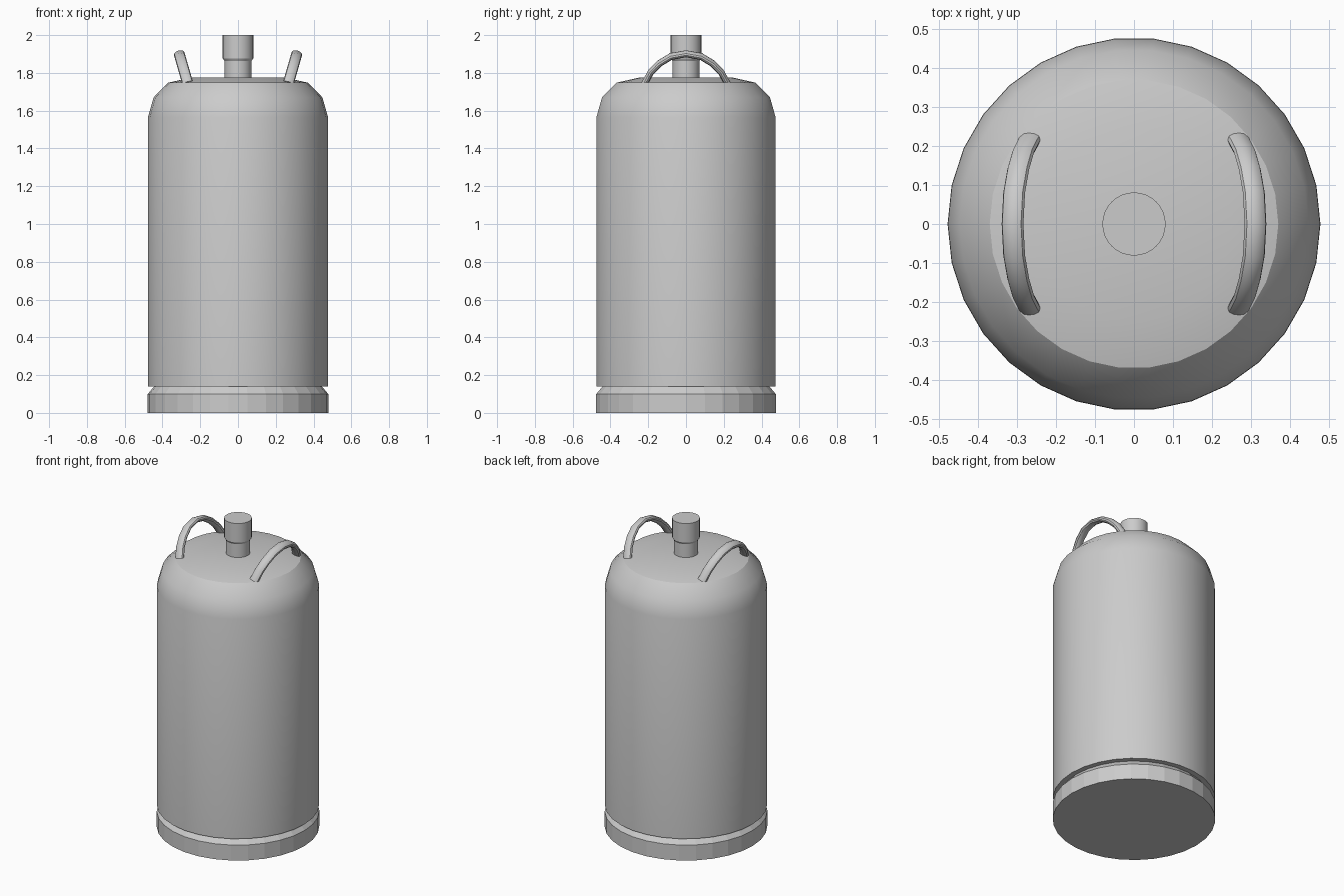
import bpy, bmesh
from math import cos, sin, pi, radians
from mathutils import Vector

if "Cube" in bpy.data.objects:
    bpy.data.objects.remove(bpy.data.objects["Cube"])


def finish(bm, name, smooth=True):
    bmesh.ops.recalc_face_normals(bm, faces=bm.faces)
    mesh = bpy.data.meshes.new(name)
    bm.to_mesh(mesh)
    bm.free()
    obj = bpy.data.objects.new(name, mesh)
    bpy.context.collection.objects.link(obj)
    if smooth:
        bpy.ops.object.select_all(action='DESELECT')
        obj.select_set(True)
        bpy.context.view_layer.objects.active = obj
        bpy.ops.object.shade_smooth_by_angle(angle=radians(31))
    return obj


def skin(name, rings, smooth=True):
    """Join rings of points into a capped tube."""
    bm = bmesh.new()
    loops = [[bm.verts.new(p) for p in ring] for ring in rings]
    n = len(loops[0])
    for a, b in zip(loops, loops[1:]):
        for i in range(n):
            j = (i + 1) % n
            bm.faces.new((a[i], a[j], b[j], b[i]))
    bm.faces.new(loops[0])
    bm.faces.new(loops[-1])
    return finish(bm, name, smooth)


def lathe(name, profile, sides, smooth=True):
    rings = [[(r * cos(2 * pi * i / sides), r * sin(2 * pi * i / sides), z)
              for i in range(sides)] for r, z in profile]
    return skin(name, rings, smooth)


# Tank with rounded shoulder
lathe("tank_body", [(0.477, 0.14), (0.477, 1.565), (0.447, 1.67),
                    (0.37, 1.748), (0.25, 1.775)], 30)

# Foot ring, chamfered under the tank
lathe("foot_ring", [(0.478, 0), (0.478, 0.10), (0.44, 0.145)], 30, smooth=False)

# Valve with a wider cap
lathe("valve", [(0.071, 1.765), (0.071, 1.862), (0.081, 1.877), (0.081, 2.0)], 32)

# Flattened arched handles leaning outwards
LEAN = radians(16)
half_arch = [(-0.218, -0.012), (-0.185, 0.05), (-0.14, 0.097), (-0.08, 0.135)]
arch = half_arch + [(0, 0.15)] + [(-y, h) for y, h in reversed(half_arch)]


def handle(name, side):
    across = Vector((side * cos(LEAN), 0, -sin(LEAN)))
    up = Vector((side * sin(LEAN), 0, cos(LEAN)))
    base = Vector((side * 0.27, 0, 1.757))
    pts = [base + Vector((0, y, 0)) + up * h for y, h in arch]
    rings = []
    for i, p in enumerate(pts):
        tangent = (pts[min(i + 1, len(pts) - 1)] - pts[max(i - 1, 0)]).normalized()
        normal = tangent.cross(across)
        rings.append([p + across * (0.029 * cos(a)) + normal * (0.0175 * sin(a))
                      for a in (2 * pi * k / 12 for k in range(12))])
    skin(name, rings)


handle("handle_left", -1)
handle("handle_right", 1)
